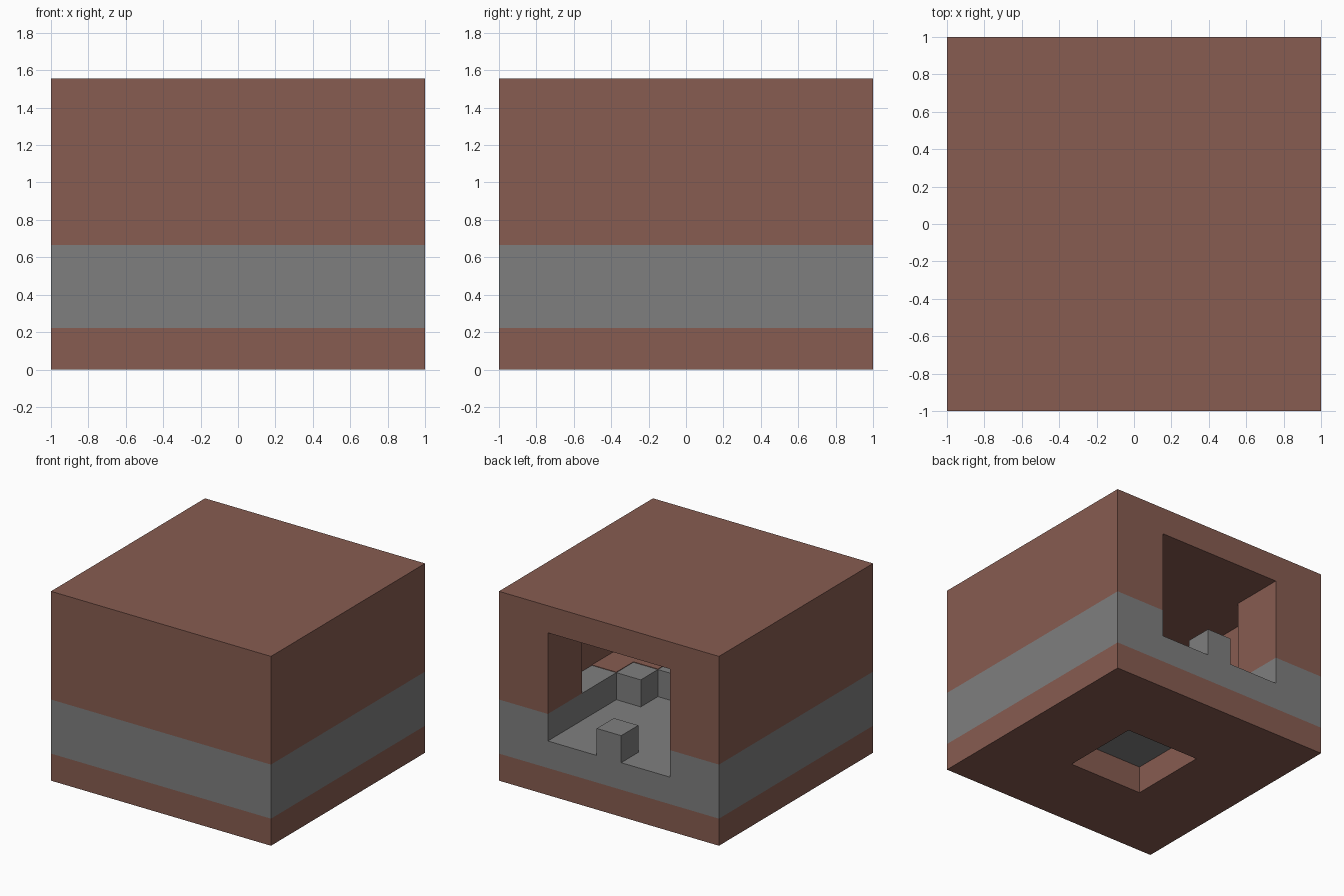
import bpy
import bmesh

cube = bpy.data.objects.get("Cube")
if cube:
    bpy.data.objects.remove(cube, do_unlink=True)

CELL = 2 / 9   # the design sits on a 9 x 9 x 7 block grid
HALF = 4.5


def make_material(name, color):
    mat = bpy.data.materials.new(name)
    mat.use_nodes = True
    mat.diffuse_color = color
    mat.node_tree.nodes["Principled BSDF"].inputs["Base Color"].default_value = color
    return mat


brown = make_material("clay_brown", (0.242, 0.107, 0.082, 1))
grey = make_material("stone_grey", (0.212, 0.212, 0.212, 1))


def finish(bm, name, mat):
    bmesh.ops.recalc_face_normals(bm, faces=bm.faces)
    mesh = bpy.data.meshes.new(name)
    bm.to_mesh(mesh)
    bm.free()
    mesh.materials.append(mat)
    obj = bpy.data.objects.new(name, mesh)
    bpy.context.collection.objects.link(obj)
    return obj


def slab(half_plan, bottom, top):
    """Extrude a plan mirrored across x; points are (x, depth from back) in cells."""
    bm = bmesh.new()
    plan = half_plan + [(-x, d) for x, d in reversed(half_plan)]
    verts = [bm.verts.new((x * CELL, (HALF - d) * CELL, bottom * CELL)) for x, d in plan]
    face = bm.faces.new(verts)
    grown = bmesh.ops.extrude_face_region(bm, geom=[face], use_keep_orig=True)
    moved = [g for g in grown["geom"] if isinstance(g, bmesh.types.BMVert)]
    bmesh.ops.translate(bm, verts=moved, vec=(0, 0, (top - bottom) * CELL))
    bmesh.ops.recalc_face_normals(bm, faces=bm.faces)
    return bm


square = [(HALF, 9), (HALF, 0)]

# Base with a square opening through the middle
bm = slab(square, 0, 1)
caps = [f for f in bm.faces if abs(f.normal.z) > 0.9]
bmesh.ops.inset_individual(bm, faces=caps, thickness=3 * CELL, use_even_offset=True)
rims = list({e for f in caps for e in f.edges})
bmesh.ops.delete(bm, geom=caps, context="FACES_ONLY")
bmesh.ops.bridge_loops(bm, edges=rims)
finish(bm, "base", brown)

# Room floor
finish(slab(square, 1, 2), "floor", grey)

# Stepped stone ledge around the sunken floor, open at the back
ledge = [(HALF, 9), (HALF, 0), (2.5, 0), (2.5, 4), (1.5, 4), (1.5, 5)]
finish(slab(ledge, 2, 3), "stone_ledge", grey)

# Small block in the middle of the doorway
finish(slab([(0.5, 1), (0.5, 0)], 2, 3), "doorway_block", grey)

# Brown paving behind the grey ledge
paving = [(3.5, 8), (3.5, 4), (2.5, 4), (2.5, 5), (1.5, 5), (1.5, 6)]
finish(slab(paving, 3, 3.02), "ledge_paving", brown)

# Upper walls with the doorway at the back
walls = [(HALF, 9), (HALF, 0), (2.5, 0), (2.5, 2), (3.5, 2), (3.5, 8)]
finish(slab(walls, 3, 6), "upper_walls", brown)

# Flat roof
finish(slab(square, 6, 7), "roof", brown)
